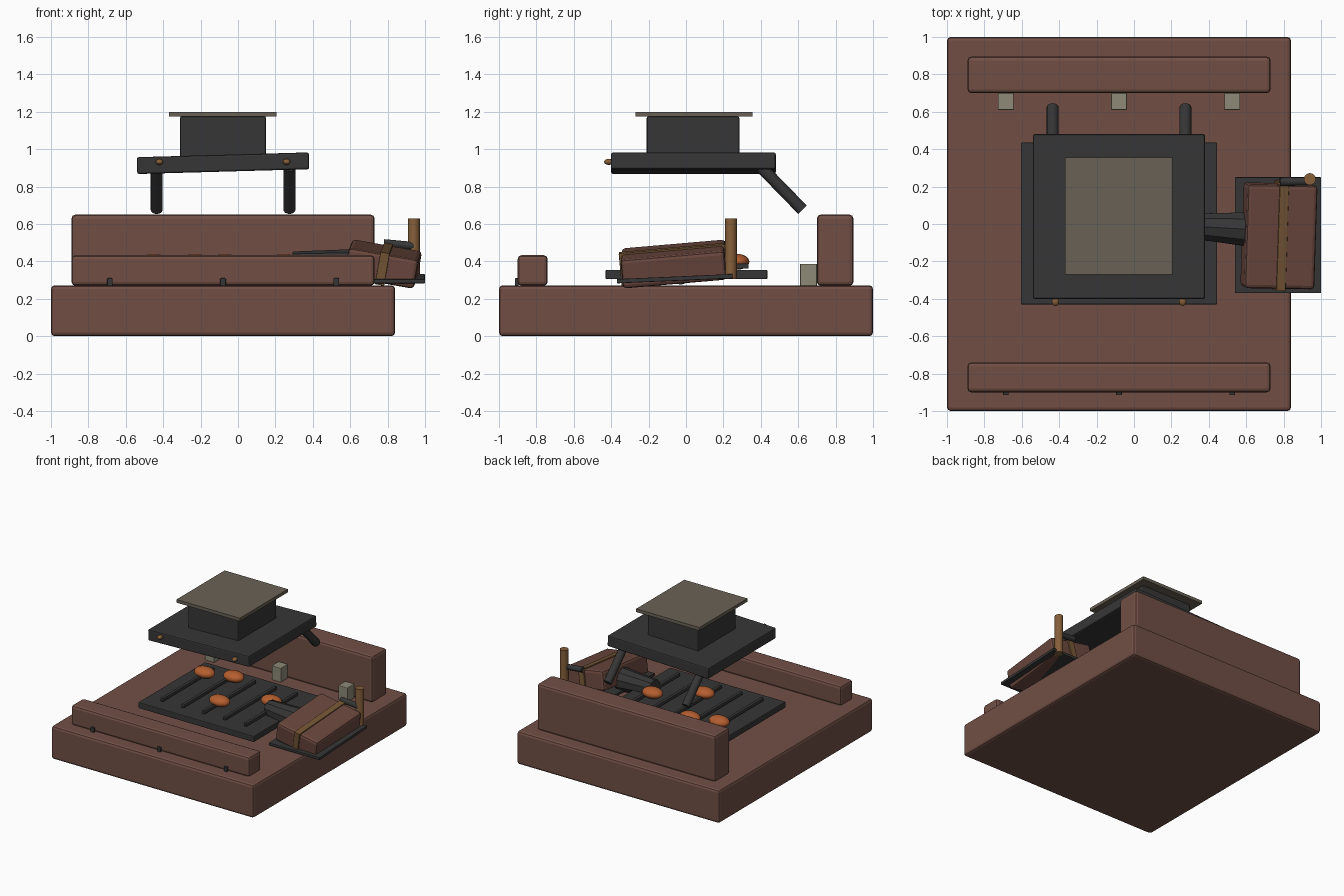
import bpy, math
from mathutils import Vector

if "Cube" in bpy.data.objects:
    bpy.data.objects.remove(bpy.data.objects["Cube"])


def mat(name, r, g, b):
    m = bpy.data.materials.new(name)
    m.diffuse_color = (r, g, b, 1)
    m.use_nodes = True
    m.node_tree.nodes["Principled BSDF"].inputs["Base Color"].default_value = m.diffuse_color
    return m


BRICK = mat("brick_brown", .165, .078, .060)
IRON = mat("dark_iron", .037, .037, .037)
CAP = mat("olive_grey", .141, .120, .090)
STONE = mat("pale_stone", .270, .250, .185)
COAL = mat("ember_orange", .46, .112, .028)
LEATHER = mat("leather", .145, .064, .048)
WOOD = mat("tan_wood", .235, .115, .042)
STRAP = mat("strap_tan", .175, .092, .034)


def finish(o, name, m, bevel=0, smooth=False):
    o.name = name
    o.data.materials.append(m)
    if bevel:
        b = o.modifiers.new("bevel", 'BEVEL')
        b.width = bevel
        b.segments = 2
    if smooth:
        bpy.ops.object.shade_smooth_by_angle(angle=math.radians(40))
    return o


def box(name, m, lo, hi, bevel=0, rot=(0, 0, 0)):
    c = [(a + b) / 2 for a, b in zip(lo, hi)]
    bpy.ops.mesh.primitive_cube_add(size=1, location=c)
    o = bpy.context.object
    for v in o.data.vertices:
        v.co = Vector([v.co[i] * (hi[i] - lo[i]) for i in range(3)])
    o.rotation_euler = [math.radians(a) for a in rot]
    return finish(o, name, m, bevel)


def rod(name, m, a, b, r1, r2=None, sides=16, smooth=True):
    a, b = Vector(a), Vector(b)
    bpy.ops.mesh.primitive_cone_add(vertices=sides, radius1=r1, radius2=r1 if r2 is None else r2,
                                    depth=(b - a).length, location=(a + b) / 2)
    o = bpy.context.object
    o.rotation_euler = (b - a).to_track_quat('Z', 'Y').to_euler()
    return finish(o, name, m, 0, smooth)


def ball(name, m, loc, size):
    bpy.ops.mesh.primitive_uv_sphere_add(segments=20, ring_count=12, radius=1, location=loc)
    o = bpy.context.object
    o.scale = size
    return finish(o, name, m, 0, True)


# Masonry hearth
box("hearth_base", BRICK, (-1, -1, 0), (.84, 1, .272), .02)
box("back_wall", BRICK, (-.89, .70, .27), (.73, .895, .65), .02)
box("front_curb", BRICK, (-.89, -.90, .27), (.73, -.74, .433), .02)
for i, x in enumerate((-.685, -.08, .525)):
    box(f"stone_block_{i}", STONE, (x - .042, .61, .27), (x + .042, .70, .387), .004)
    box(f"curb_bolt_{i}", IRON, (x - .015, -.915, .27), (x + .015, -.895, .31), .004)

# Fire grate with bars and embers
box("grate_plate", IRON, (-.605, -.43, .305), (.445, .435, .355), .006)
for i in range(5):
    x = -.46 + .19 * i
    box(f"grate_bar_{i}", IRON, (x - .013, -.335, .362), (x + .013, .335, .388), .004)
for i, (x, y) in enumerate(((-.45, .21), (-.23, .275), (-.07, -.137), (.245, .084))):
    ball(f"ember_{i}", COAL, (x, y, .398), (.085, .064, .042))

# Smoke hood
box("hood_plate", IRON, (-.54, -.40, .88), (.38, .48, .97), .01, (0, -1.6, 0))
box("chimney_box", IRON, (-.31, -.21, .93), (.15, .285, 1.176), .01)
box("chimney_cap", CAP, (-.37, -.27, 1.174), (.205, .355, 1.2))
for i, x in enumerate((-.435, .275)):
    rod(f"hood_strut_{i}", IRON, (x, .40, .905), (x, .623, .676), .032)
for i, x in enumerate((-.42, .26)):
    ball(f"hood_knob_{i}", WOOD, (x, -.413, .932), (.02, .025, .016))

# Bellows
box("bellows_board", IRON, (.54, -.37, .296), (1.0, .25, .319), .004, (2.5, 0, 0))
TILT = (5, 10, -1)
box("bellows_body", LEATHER, (.585, -.342, .307), (.965, .215, .465), .02, TILT)
box("bellows_strap", STRAP, (.756, -.353, .297), (.806, .228, .473), .004, TILT)
rod("bellows_nozzle", IRON, (.29, -.01, .385), (.60, -.028, .37), .068, .095, 10, False)
rod("pump_handle", IRON, (.78, .225, .497), (.94, .228, .482), .022)
rod("pump_post", WOOD, (.94, .24, .305), (.94, .24, .63), .032)
